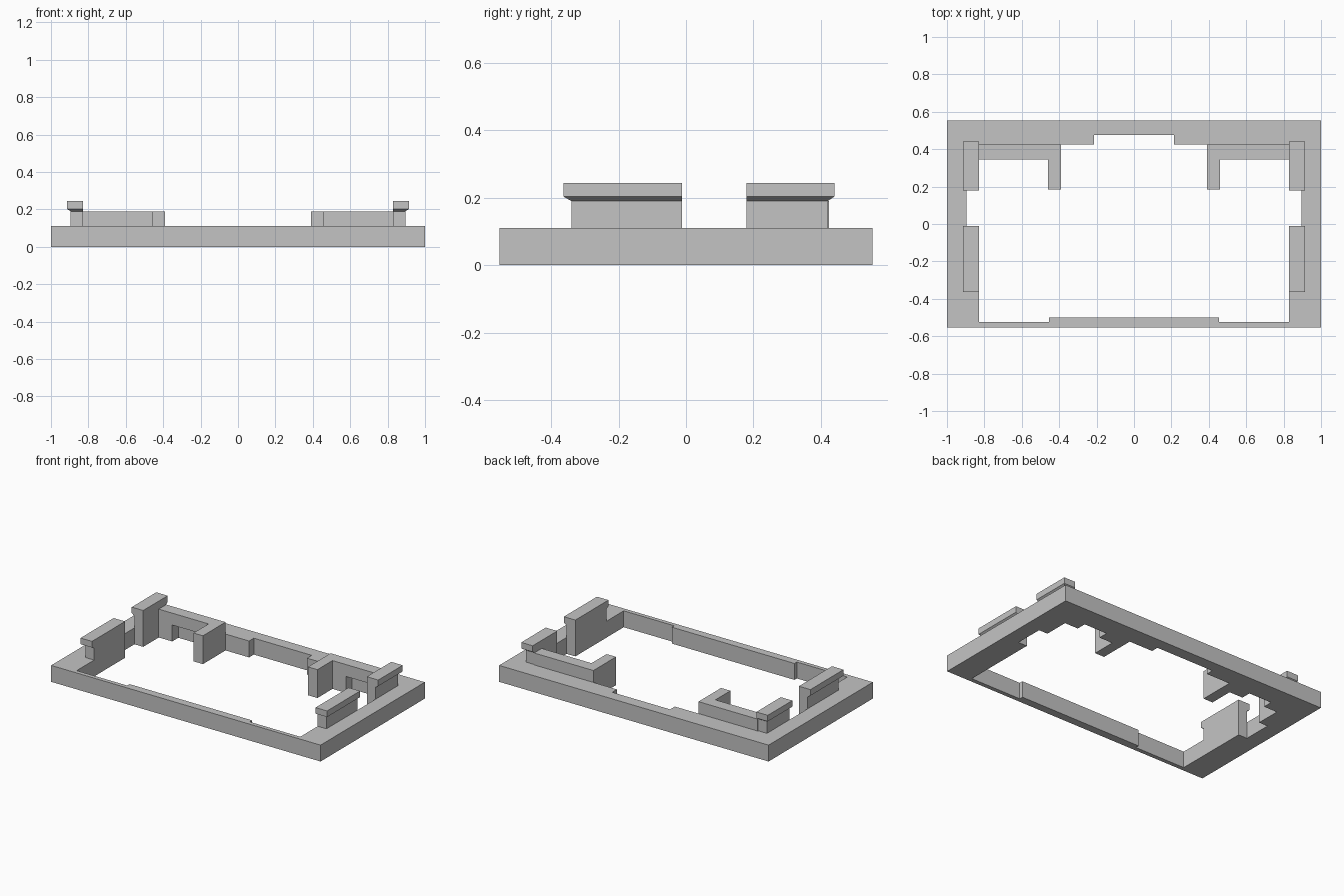
import bpy
import bmesh

default_cube = bpy.data.objects.get("Cube")
if default_cube:
    bpy.data.objects.remove(default_cube, do_unlink=True)

# Single plain grey plastic
grey = bpy.data.materials.new("plain_grey")
grey.use_nodes = True
colour = (0.55, 0.55, 0.55, 1)
grey.diffuse_color = colour
grey.node_tree.nodes["Principled BSDF"].inputs["Base Color"].default_value = colour

BASE_TOP, WALL_TOP, HOOK_SIDE, HOOK_TOP = 0.11, 0.19, 0.203, 0.244


def finish(bm, name):
    """Turn a left-half bmesh into a mirrored object."""
    bmesh.ops.recalc_face_normals(bm, faces=bm.faces)
    # Open the seam so both halves join without an inner wall
    seam = [f for f in bm.faces if all(abs(v.co.x) < 0.0001 for v in f.verts)]
    if seam:
        bmesh.ops.delete(bm, geom=seam, context='FACES')
    mesh = bpy.data.meshes.new(name)
    bm.to_mesh(mesh)
    bm.free()
    mesh.materials.append(grey)
    obj = bpy.data.objects.new(name, mesh)
    bpy.context.collection.objects.link(obj)
    mirror = obj.modifiers.new("Mirror", 'MIRROR')
    mirror.use_axis[0] = True
    mirror.merge_threshold = 0.0005
    return obj


def prism(name, outline, bottom, top):
    """Extrude a flat outline between two heights."""
    bm = bmesh.new()
    face = bm.faces.new([bm.verts.new((x, y, bottom)) for x, y in outline])
    result = bmesh.ops.extrude_face_region(bm, geom=[face], use_keep_orig=True)
    moved = [g for g in result["geom"] if isinstance(g, bmesh.types.BMVert)]
    bmesh.ops.translate(bm, verts=moved, vec=(0, 0, top - bottom))
    return finish(bm, name)


def rectangle(x_in, x_out, y_a, y_b):
    return [(x_in, y_a), (x_out, y_a), (x_out, y_b), (x_in, y_b)]


def hook(name, lower, upper):
    """Catch with a sloped underside and a straight upper block."""
    bm = bmesh.new()
    levels = ((lower, WALL_TOP), (upper, HOOK_SIDE), (upper, HOOK_TOP))
    rings = [[bm.verts.new((x, y, z)) for x, y in ring] for ring, z in levels]
    bm.faces.new(rings[0])
    bm.faces.new(rings[-1])
    for low, high in zip(rings, rings[1:]):
        for i in range(len(low)):
            j = (i + 1) % len(low)
            bm.faces.new((low[i], low[j], high[j], high[i]))
    return finish(bm, name)


# Base frame: outer edge, then the stepped inner edge from back to front
frame_outline = [
    (0, -.553), (1, -.553), (1, .553), (0, .553),
    (0, .475), (.215, .475), (.215, .425), (.39, .425),
    (.39, .185), (.46, .185), (.46, .345),
    (.56, .345), (.56, .41), (.73, .41), (.73, .345),
    (.83, .345), (.83, .18), (.895, .18), (.895, -.012),
    (.83, -.012), (.83, -.525), (.455, -.525), (.455, -.5), (0, -.5),
]
prism("base_frame", frame_outline, 0, BASE_TOP)

# Raised L-shaped walls along the back, bridging the notches below
wall_outline = [(.39, .425), (.39, .185), (.46, .185),
                (.46, .345), (.83, .345), (.83, .425)]
prism("back_wall", wall_outline, BASE_TOP, WALL_TOP)

# Side clips: upright with an overhanging hook on the outer and far edges
for label, near, far, lip in (("front", -.012, -.34, -.363),
                              ("back", .18, .42, .44)):
    upright = rectangle(.83, .895, near, far)
    overhang = rectangle(.83, .915, near, lip)
    prism(label + "_clip_upright", upright, BASE_TOP, WALL_TOP)
    hook(label + "_clip_hook", upright, overhang)
